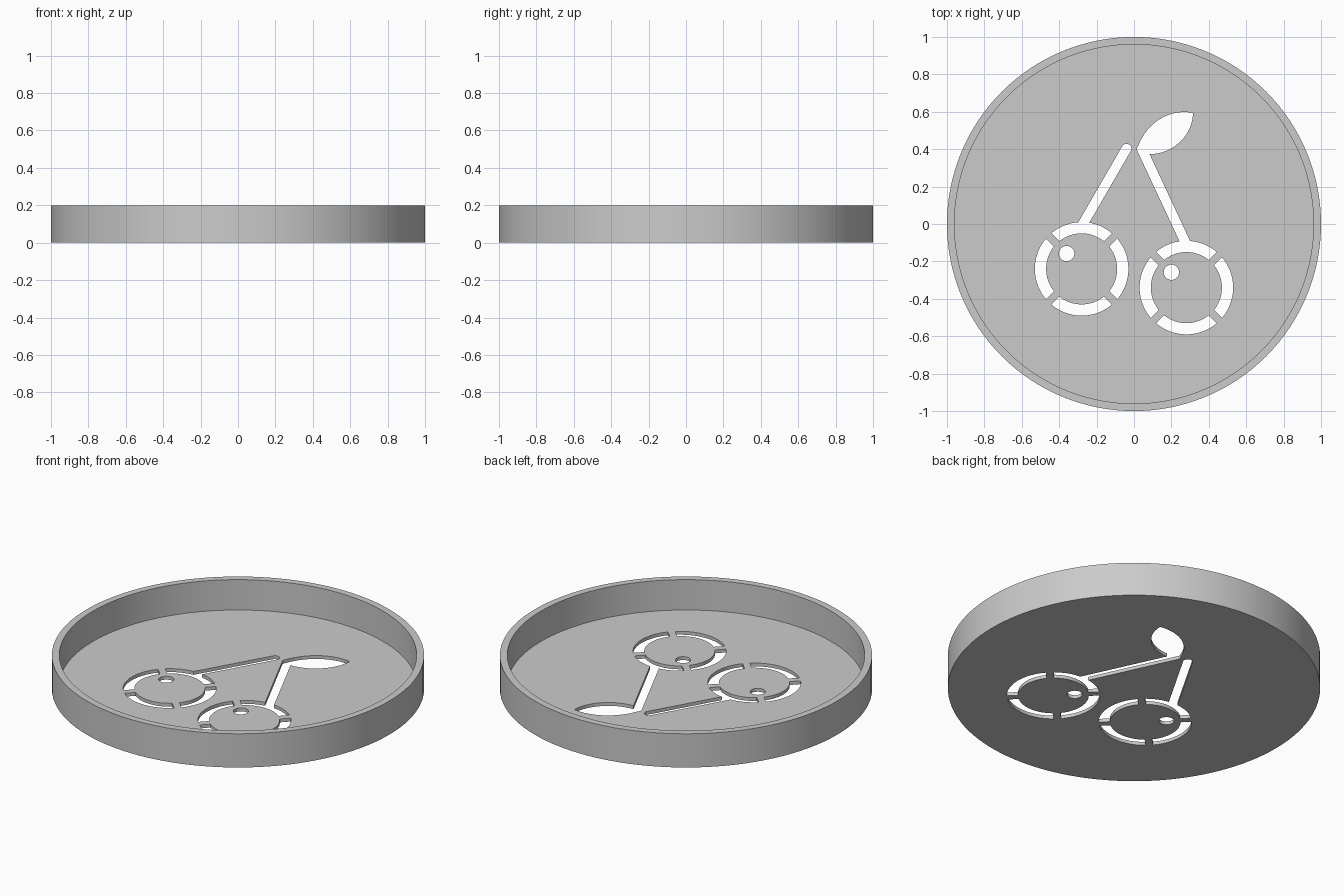
import bpy, bmesh
from math import sin, cos, pi, radians, asin, atan2
from mathutils import Vector
from mathutils.geometry import interpolate_bezier

if "Cube" in bpy.data.objects:
    bpy.data.objects.remove(bpy.data.objects["Cube"], do_unlink=True)

FLOOR = 0.02
HEIGHT = 0.2

grey = bpy.data.materials.new("plain grey")
grey.use_nodes = True
colour = (0.6, 0.6, 0.6, 1)
grey.diffuse_color = colour
grey.node_tree.nodes["Principled BSDF"].inputs["Base Color"].default_value = colour


def mesh_object(name, bm):
    bmesh.ops.recalc_face_normals(bm, faces=bm.faces)
    mesh = bpy.data.meshes.new(name)
    bm.to_mesh(mesh)
    bm.free()
    obj = bpy.data.objects.new(name, mesh)
    bpy.context.collection.objects.link(obj)
    mesh.materials.append(grey)
    return obj


def arc(cx, cy, r, a0, a1, n):
    return [(cx + r * cos(a0 + (a1 - a0) * i / n),
             cy + r * sin(a0 + (a1 - a0) * i / n)) for i in range(n + 1)]


def prism(name, outline):
    """Cutter: an outline extruded right through the floor."""
    bm = bmesh.new()
    face = bm.faces.new([bm.verts.new((x, y, -0.05)) for x, y in outline])
    top = bmesh.ops.extrude_face_region(bm, geom=[face])["geom"]
    bmesh.ops.translate(bm, vec=(0, 0, 0.12),
                        verts=[v for v in top if isinstance(v, bmesh.types.BMVert)])
    obj = mesh_object(name, bm)
    obj.hide_render = True
    return obj


def ring_piece(cx, cy, middle, outer=0.25, inner=0.19, gap=0.04):
    """A quarter of a ring whose ends run parallel to the diagonal bridges."""
    ao, ai = (pi / 4 - asin(gap / 2 / r) for r in (outer, inner))
    return (arc(cx, cy, outer, middle - ao, middle + ao, 20)
            + arc(cx, cy, inner, middle + ai, middle - ai, 20))


def stem(top, bottom, r=0.026):
    """A straight slot with a round upper end."""
    a, b = Vector(top), Vector(bottom)
    d = (a - b).normalized()
    side = Vector((d.y, -d.x)) * r
    start = atan2(side.y, side.x)
    return [tuple(b - side), tuple(b + side)] + arc(a.x, a.y, r, start, start + pi, 12)


def bezier(*p):
    p = [Vector((x, y, 0)) for x, y in p]
    return [(v.x, v.y) for v in interpolate_bezier(*p, 20)]


# Tray: base, outer wall, rim, inner wall and floor
bm = bmesh.new()
profile = [(1, 0), (1, HEIGHT), (0.96, HEIGHT), (0.96, FLOOR)]
SIDES = 128
loops = [[bm.verts.new((r * cos(2 * pi * i / SIDES), r * sin(2 * pi * i / SIDES), z))
          for i in range(SIDES)] for r, z in profile]
for low, high in zip(loops, loops[1:]):
    for i in range(SIDES):
        j = (i + 1) % SIDES
        bm.faces.new((low[i], low[j], high[j], high[i]))
bm.faces.new(loops[0])
bm.faces.new(loops[-1])
tray = mesh_object("stencil_tray", bm)

# Stencil openings: fruit outlines, highlights, stems and leaf
cutters = []
for cx, cy in ((-0.28, -0.24), (0.28, -0.34)):
    for k in range(4):
        cutters.append(prism("fruit_outline_cutter", ring_piece(cx, cy, k * pi / 2)))
    cutters.append(prism("highlight_cutter",
                         arc(cx - 0.08, cy + 0.082, 0.041, 0, 2 * pi, 32)[:-1]))
cutters.append(prism("right_stem_cutter", stem((-0.04, 0.403), (-0.28, -0.012))))
cutters.append(prism("left_stem_cutter", stem((0.042, 0.4), (0.28, -0.11))))
leaf = (bezier((0.02, 0.41), (0.06, 0.53), (0.18, 0.62), (0.315, 0.594))
        + bezier((0.315, 0.594), (0.315, 0.47), (0.20, 0.37), (0.08, 0.374))[1:])
cutters.append(prism("leaf_cutter", leaf))

bpy.context.view_layer.objects.active = tray
for cutter in cutters:
    mod = tray.modifiers.new("opening", "BOOLEAN")
    mod.operation = "DIFFERENCE"
    mod.solver = "EXACT"
    mod.object = cutter
    bpy.ops.object.modifier_apply(modifier=mod.name)
    bpy.data.objects.remove(cutter, do_unlink=True)

# Smooth the round walls, keep the rim and openings crisp
bpy.ops.object.select_all(action="DESELECT")
tray.select_set(True)
bpy.ops.object.shade_smooth_by_angle(angle=radians(30))
